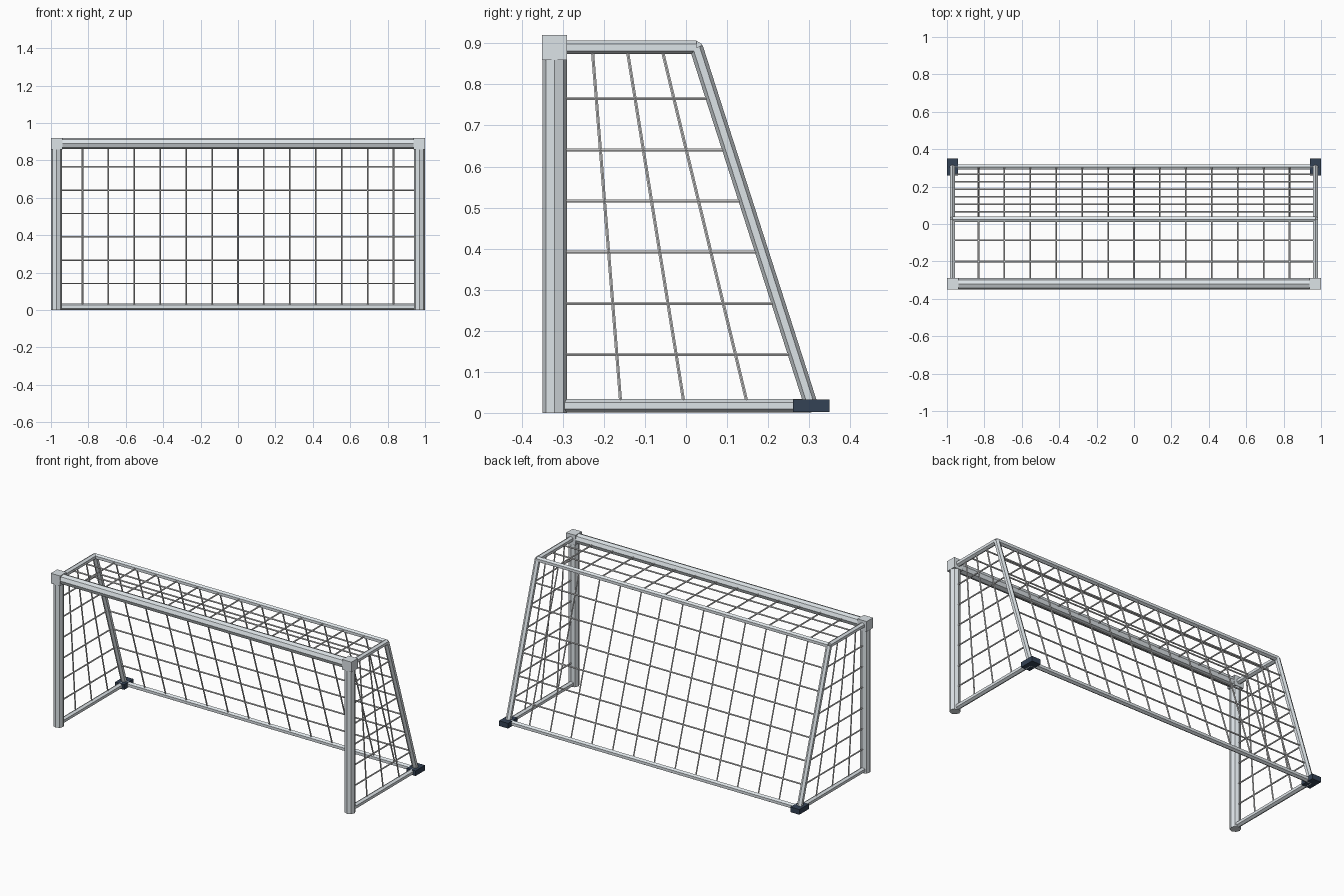
import bpy
import math
from mathutils import Vector, Matrix

default = bpy.data.objects.get("Cube")
if default:
    bpy.data.objects.remove(default, do_unlink=True)


def material(name, rgb):
    mat = bpy.data.materials.new(name)
    mat.use_nodes = True
    mat.diffuse_color = (*rgb, 1)
    mat.node_tree.nodes["Principled BSDF"].inputs["Base Color"].default_value = (*rgb, 1)
    return mat


METAL = material("light grey metal", (0.72, 0.77, 0.80))
CORD = material("off-white cord", (0.82, 0.82, 0.82))
DARK = material("dark navy plastic", (0.034, 0.054, 0.09))

X = 0.97                      # side frame offset
POST_R, TUBE_R, CORD_R = 0.03, 0.0165, 0.0043
FRONT, NET_FRONT, TOP_BACK, LOW_BACK = -0.32, -0.313, 0.025, 0.305
TOP, LOW = 0.89, 0.0175


def make_mesh(name, verts, faces, mat):
    mesh = bpy.data.meshes.new(name)
    mesh.from_pydata(verts, [], faces)
    mesh.materials.append(mat)
    obj = bpy.data.objects.new(name, mesh)
    bpy.context.collection.objects.link(obj)


def rods(name, segments, radius, sides, mat, turn=0.0):
    """Capped prisms along each segment, in one object."""
    verts, faces = [], []
    for a, b in segments:
        a, b = Vector(a), Vector(b)
        axis = (b - a).normalized()
        ref = Vector((0, 1, 0)) if abs(axis.x) > 0.9 else Vector((1, 0, 0))
        u = (ref - axis * ref.dot(axis)).normalized()
        v = axis.cross(u)
        n = len(verts)
        for end in (a, b):
            for i in range(sides):
                t = turn + math.tau * i / sides
                verts.append(end + radius * (math.cos(t) * u + math.sin(t) * v))
        for i in range(sides):
            j = (i + 1) % sides
            faces.append((n + i, n + j, n + sides + j, n + sides + i))
        faces.append([n + i for i in reversed(range(sides))])
        faces.append([n + sides + i for i in range(sides)])
    make_mesh(name, verts, faces, mat)


def box(name, centre, size, mat):
    bpy.ops.mesh.primitive_cube_add(size=1, location=centre)
    obj = bpy.context.object
    obj.name = name
    obj.data.transform(Matrix.Diagonal((*size, 1)))
    obj.data.materials.append(mat)


def back_point(x, t):
    """Point on the sloping back, from top (0) to ground (1)."""
    return Vector((x, TOP_BACK, TOP)).lerp(Vector((x, LOW_BACK, LOW)), t)


# Crossbar and rear bars
rods("crossbar", [((-X, FRONT, TOP), (X, FRONT, TOP))], POST_R, 8, METAL)
FLAT = math.pi / 6            # turns a flat of the hexagon sideways
rods("top_rear_bar", [(back_point(-X, 0), back_point(X, 0))], TUBE_R, 6, METAL, FLAT)
rods("ground_rear_bar", [(back_point(-X, 1), back_point(X, 1))], TUBE_R, 6, METAL, FLAT)

# Side frames with their nets
ROWS, SIDE_COLUMNS, BACK_COLUMNS, TOP_ROWS = 7, 4, 14, 3
for side, x in (("left", X), ("right", -X)):
    rods(side + "_post", [((x, FRONT, 0), (x, FRONT, TOP))], POST_R, 8, METAL)
    box(side + "_corner_block", (x, FRONT, TOP), (0.061, 0.061, 0.061), METAL)
    box(side + "_rear_foot", (x, 0.305, 0.0175), (0.06, 0.09, 0.031), DARK)
    top_front, low_front = Vector((x, NET_FRONT, TOP)), Vector((x, NET_FRONT, LOW))
    rods(side + "_top_bar", [(top_front, back_point(x, 0))], TUBE_R, 6, METAL, FLAT)
    rods(side + "_ground_bar", [(low_front, back_point(x, 1))], TUBE_R, 6, METAL, FLAT)
    rods(side + "_sloping_bar", [(back_point(x, 0), back_point(x, 1))], TUBE_R, 6, METAL, FLAT)
    cords = []
    for i in range(1, ROWS):
        t = i / ROWS
        cords.append((top_front.lerp(low_front, t), back_point(x, t)))
    for i in range(1, SIDE_COLUMNS):
        t = i / SIDE_COLUMNS
        cords.append((top_front.lerp(back_point(x, 0), t), low_front.lerp(back_point(x, 1), t)))
    rods(side + "_net", cords, CORD_R, 6, CORD)

# Back and top nets
back = [(back_point(-X, i / ROWS), back_point(X, i / ROWS)) for i in range(1, ROWS)]
top = []
for i in range(1, BACK_COLUMNS):
    x = -X + 2 * X * i / BACK_COLUMNS
    back.append((back_point(x, 0), back_point(x, 1)))
    top.append(((x, NET_FRONT, TOP), back_point(x, 0)))
for i in range(1, TOP_ROWS):
    y = NET_FRONT + (TOP_BACK - NET_FRONT) * i / TOP_ROWS
    top.append(((-X, y, TOP), (X, y, TOP)))
rods("back_net", back, CORD_R, 6, CORD)
rods("top_net", top, CORD_R, 6, CORD)
